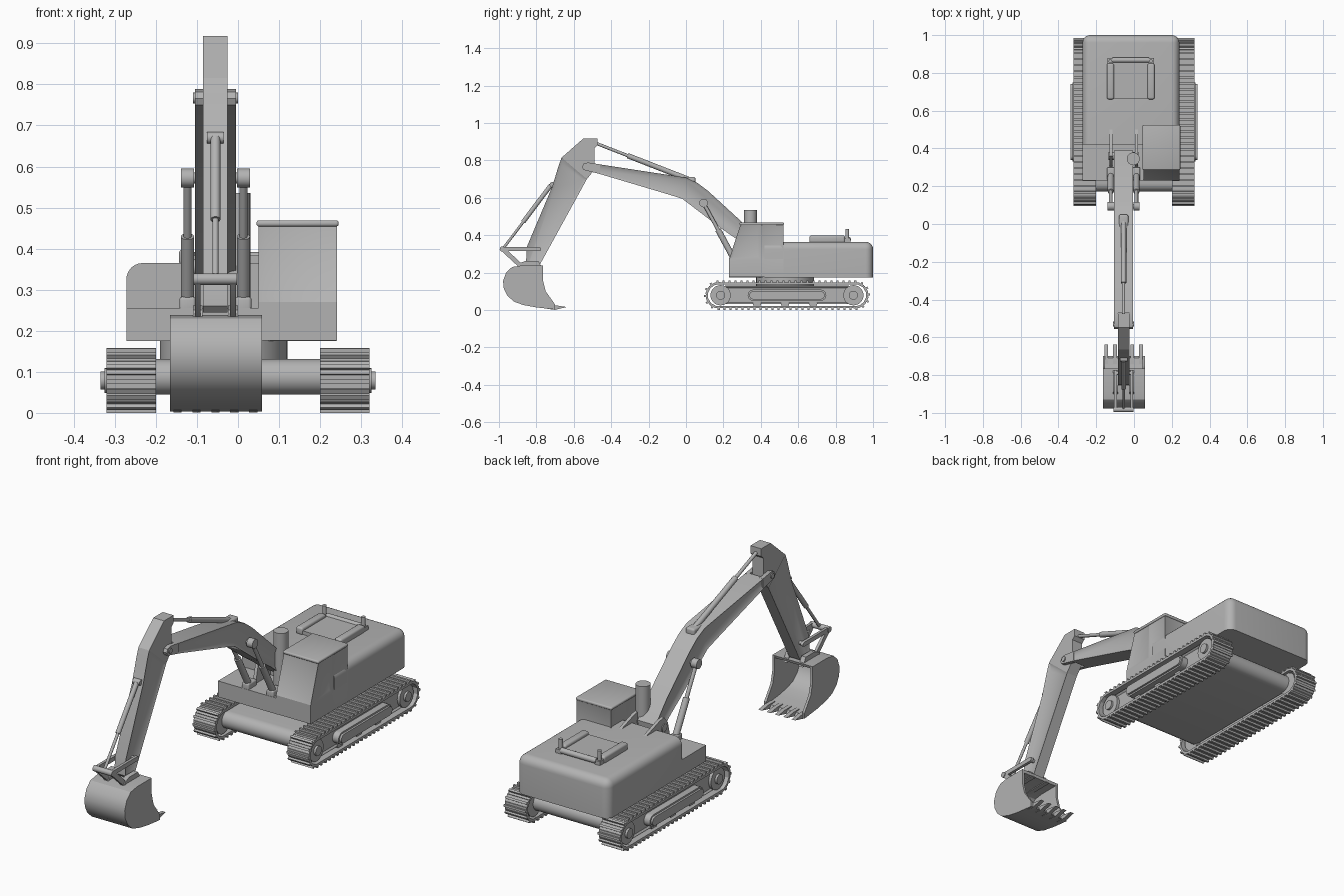
import bpy, bmesh
from math import pi, cos, sin, atan2
from mathutils import Vector, Matrix

cube = bpy.data.objects.get("Cube")
if cube:
    bpy.data.objects.remove(cube, do_unlink=True)

grey = bpy.data.materials.new("plain grey")
grey.use_nodes = True
grey.diffuse_color = (0.45, 0.45, 0.45, 1)
grey.node_tree.nodes["Principled BSDF"].inputs["Base Color"].default_value = grey.diffuse_color
parts = []
MID = -0.055  # x of the boom centreline


def finish(name, bm):
    bmesh.ops.recalc_face_normals(bm, faces=bm.faces)
    mesh = bpy.data.meshes.new(name)
    bm.to_mesh(mesh)
    bm.free()
    mesh.materials.append(grey)
    ob = bpy.data.objects.new(name, mesh)
    bpy.context.scene.collection.objects.link(ob)
    parts.append(ob)


def prism_mesh(pts, x0, x1):
    bm = bmesh.new()
    face = bm.faces.new([bm.verts.new((x0, y, z)) for y, z in pts])
    new = bmesh.ops.extrude_face_region(bm, geom=[face])["geom"]
    bmesh.ops.translate(bm, vec=(x1 - x0, 0, 0),
                        verts=[v for v in new if isinstance(v, bmesh.types.BMVert)])
    bmesh.ops.recalc_face_normals(bm, faces=bm.faces)
    return bm


def prism(name, pts, x0, x1, inset=0, depth=0.008):
    """Side profile extruded across x, with optional recessed side panels."""
    bm = prism_mesh(pts, x0, x1)
    if inset:
        for side in [f for f in bm.faces if abs(f.normal.x) > 0.9]:
            bmesh.ops.inset_region(bm, faces=[side], thickness=inset, depth=-depth,
                                   use_even_offset=True)
    finish(name, bm)


def box(name, x, y, z, bevel=0, rule=lambda m: True, segments=4):
    bm = prism_mesh([(y[0], z[0]), (y[1], z[0]), (y[1], z[1]), (y[0], z[1])], *x)
    if bevel:
        edges = [e for e in bm.edges if rule((e.verts[0].co + e.verts[1].co) / 2)]
        bmesh.ops.bevel(bm, geom=edges, offset=bevel, segments=segments,
                        profile=0.5, affect='EDGES')
    finish(name, bm)


def rod(name, p, q, r, r2=None, sides=20):
    p, q = Vector(p), Vector(q)
    turn = (q - p).to_track_quat('Z', 'Y').to_matrix().to_4x4()
    bm = bmesh.new()
    bmesh.ops.create_cone(bm, cap_ends=True, segments=sides, radius1=r,
                          radius2=r if r2 is None else r2, depth=(q - p).length,
                          matrix=Matrix.Translation((p + q) / 2) @ turn)
    finish(name, bm)


def pill(p, q, r, n=10):
    """Rounded bar outline between two (y, z) points."""
    a = atan2(q[1] - p[1], q[0] - p[0])
    out = []
    for c, start in ((q, a - pi / 2), (p, a + pi / 2)):
        out += [(c[0] + r * cos(start + pi * i / n), c[1] + r * sin(start + pi * i / n))
                for i in range(n + 1)]
    return out


def ram(name, x, p, q, split, r):
    """Hydraulic cylinder: barrel from p, thinner piston rod on to q."""
    p, q = Vector((x, *p)), Vector((x, *q))
    m = p.lerp(q, split)
    rod(name + "_barrel", p, m, r)
    rod(name + "_piston", m, q, r * 0.6)


# Tracks
ZC, YF, YR, RAD, PADS = 0.079, 0.175, 0.905, 0.063, 58
RUN = YR - YF
PITCH = (2 * RUN + 2 * pi * RAD) / PADS


def track_point(d):
    """Position and heading on the track loop at distance d."""
    if d < RUN:
        return YF + d, ZC - RAD, 0
    d -= RUN
    if d < pi * RAD:
        a = d / RAD
        return YR + RAD * sin(a), ZC - RAD * cos(a), a
    d -= pi * RAD
    if d < RUN:
        return YR - d, ZC + RAD, pi
    a = (d - RUN) / RAD + pi
    return YF + RAD * sin(a), ZC - RAD * cos(a), a


for s, side in ((1, "left"), (-1, "right")):
    bm = bmesh.new()
    for i in range(PADS):
        y, z, a = track_point(i * PITCH)
        at = Matrix.Translation((s * 0.26, y, z)) @ Matrix.Rotation(a, 4, 'X')
        for size, drop in (((0.12, PITCH * 1.06, 0.012), 0), ((0.12, 0.011, 0.012), -0.01)):
            bmesh.ops.create_cube(bm, size=1, matrix=at @ Matrix.Translation((0, 0, drop))
                                  @ Matrix.Diagonal((*size, 1)))
    finish(side + "_track_belt", bm)
    prism(side + "_track_frame", pill((0.19, ZC), (0.89, ZC), 0.046), s * 0.215, s * 0.3, 0.008)
    prism(side + "_frame_rib", pill((0.36, ZC), (0.72, ZC), 0.03), s * 0.28, s * 0.325)
    prism(side + "_frame_rib_face", pill((0.36, ZC), (0.72, ZC), 0.022), s * 0.32, s * 0.335)
    for y in (0.185, 0.895):
        rod(side + "_track_wheel", (s * 0.21, y, ZC), (s * 0.306, y, ZC), 0.054, sides=32)
        rod(side + "_wheel_hub", (s * 0.3, y, ZC), (s * 0.317, y, ZC), 0.024)
    for y in (0.38, 0.53, 0.68):
        rod(side + "_roller", (s * 0.22, y, 0.035), (s * 0.3, y, 0.035), 0.022)

# Undercarriage and turntable
prism("undercarriage", pill((0.215, 0.088), (0.865, 0.088), 0.043), -0.215, 0.215)
rod("turntable", (-0.035, 0.53, 0.12), (-0.035, 0.53, 0.18), 0.155, sides=40)

# Upper body
box("engine_house", (-0.272, 0.24), (0.42, 1.0), (0.175, 0.365), 0.04,
    lambda m: (m.z > 0.36 and m.y > 0.43) or (m.y > 0.99 and abs(m.z - 0.27) < 0.02), 6)
box("front_deck", (-0.272, 0.06), (0.23, 0.43), (0.175, 0.255))

# Roof hatch
box("hatch_panel", (-0.11, 0.075), (0.665, 0.855), (0.36, 0.383))
for x in (-0.125, 0.09):
    box("hatch_rail", (x - 0.019, x + 0.019), (0.66, 0.85), (0.36, 0.398), 0.01)
    box("hatch_post_base", (x - 0.015, x + 0.015), (0.845, 0.88), (0.36, 0.385))
    rod("hatch_post", (x, 0.862, 0.36), (x, 0.862, 0.432), 0.01)
rod("hatch_tube", (-0.115, 0.868, 0.378), (0.08, 0.868, 0.378), 0.014)

# Cab with recessed windows
bm = prism_mesh([(0.23, 0.176), (0.23, 0.27), (0.292, 0.458), (0.52, 0.458), (0.52, 0.176)],
                0.05, 0.241)
for co, no in (((0, 0, 0.27), (0, 0, 1)), ((0, 0.4, 0), (0, 1, 0))):
    bmesh.ops.bisect_plane(bm, geom=bm.verts[:] + bm.edges[:] + bm.faces[:],
                           plane_co=co, plane_no=no)
bmesh.ops.recalc_face_normals(bm, faces=bm.faces)
windows = [f for f in bm.faces if f.calc_center_median().z > 0.3 and f.normal.z < 0.7]
bmesh.ops.inset_individual(bm, faces=windows, thickness=0.016, depth=-0.006,
                           use_even_offset=True)
finish("cab", bm)
box("cab_roof", (0.045, 0.245), (0.286, 0.524), (0.454, 0.469), 0.006, segments=3)
rod("exhaust_stack", (-0.004, 0.345, 0.25), (-0.004, 0.345, 0.535), 0.034, sides=28)

# Boom, its foot brackets and lifting rams
prism("boom", [(-0.47, 0.78), (0.0, 0.708), (0.06, 0.68), (0.12, 0.635), (0.3, 0.47),
               (0.39, 0.37), (0.385, 0.33), (0.35, 0.315), (0.27, 0.38), (0.19, 0.435),
               (-0.02, 0.595), (-0.1, 0.62), (-0.47, 0.73)], -0.105, -0.005, 0.014)
for s in (-1, 1):
    x = MID + s * 0.04
    prism("boom_ear", [(-0.46, 0.779), (-0.525, 0.789), (-0.548, 0.782), (-0.556, 0.766),
                       (-0.549, 0.75), (-0.53, 0.745), (-0.46, 0.727)], x - 0.01, x + 0.01)
    x = MID + s * 0.068
    prism("boom_bracket", [(0.3, 0.24), (0.33, 0.37), (0.36, 0.405), (0.395, 0.4),
                           (0.5, 0.365), (0.5, 0.3), (0.43, 0.24)], x - 0.008, x + 0.008)
    box("ram_mount", (x - 0.02, x + 0.02), (0.231, 0.3), (0.24, 0.283), 0.008)
    ram("boom_ram", x, (0.255, 0.275), (0.094, 0.572), 0.52, 0.016)
    rod("boom_ram_eye", (x - 0.016, 0.094, 0.572), (x + 0.016, 0.094, 0.572), 0.023)
rod("boom_foot_pin", (-0.135, 0.36, 0.355), (0.025, 0.36, 0.355), 0.02)
rod("boom_ram_pin", (-0.13, 0.094, 0.572), (0.02, 0.094, 0.572), 0.013)
rod("boom_tip_pin", (-0.11, -0.53, 0.767), (0.0, -0.53, 0.767), 0.013)

# Stick and its ram
prism("stick_head", [(-0.548, 0.918), (-0.473, 0.918), (-0.473, 0.88), (-0.49, 0.865),
                     (-0.49, 0.75), (-0.53, 0.7), (-0.665, 0.815)], -0.085, -0.025)
prism("stick", [(-0.665, 0.815), (-0.68, 0.775), (-0.715, 0.66), (-0.85, 0.34),
                (-0.855, 0.26), (-0.84, 0.245), (-0.78, 0.245), (-0.53, 0.7)],
      -0.085, -0.025, 0.016)
ram("stick_ram", MID, (0.01, 0.7), (-0.485, 0.893), 0.65, 0.014)
box("stick_ram_mount", (-0.08, -0.03), (-0.03, 0.05), (0.67, 0.712), 0.01)

# Bucket ram and linkage
ram("bucket_ram", MID, (-0.722, 0.668), (-0.978, 0.328), 0.58, 0.012)
rod("bucket_ram_pin", (-0.075, -0.715, 0.67), (-0.035, -0.715, 0.67), 0.014)
rod("linkage_pin", (-0.108, -0.982, 0.326), (-0.002, -0.982, 0.326), 0.014)
rod("stick_link_pin", (-0.1, -0.79, 0.326), (-0.01, -0.79, 0.326), 0.009)
for s in (-1, 1):
    x = MID + s * 0.043
    prism("stick_link", pill((-0.98, 0.326), (-0.785, 0.326), 0.011), x - 0.007, x + 0.007)
    prism("bucket_link", pill((-0.98, 0.326), (-0.885, 0.238), 0.012), x - 0.007, x + 0.007)
    prism("bucket_ear", [(-0.91, 0.22), (-0.89, 0.25), (-0.86, 0.262), (-0.79, 0.262),
                         (-0.765, 0.22)], x - 0.012, x + 0.012)

# Bucket: curved shell, side plates and teeth
outer = [(-0.765, 0.238), (-0.88, 0.238), (-0.93, 0.23), (-0.962, 0.2), (-0.978, 0.155),
         (-0.974, 0.115), (-0.955, 0.077), (-0.92, 0.045), (-0.87, 0.027), (-0.8, 0.014),
         (-0.7, 0.003)]
inner = [(-0.82 + (y + 0.82) * 0.92, 0.125 + (z - 0.125) * 0.88) for y, z in outer]
prism("bucket_shell", outer + inner[::-1], -0.165, 0.058)
for x in (-0.165, 0.046):
    prism("bucket_side", outer + [(-0.7, 0.03), (-0.75, 0.1), (-0.765, 0.16)], x, x + 0.012)
for i in range(5):
    x = MID + (i - 2) * 0.046
    prism("bucket_tooth", [(-0.74, 0.006), (-0.7, 0.001), (-0.638, 0.016), (-0.69, 0.024),
                           (-0.74, 0.024)], x - 0.01, x + 0.01)

# Smooth the round parts, keep hard edges
bpy.ops.object.select_all(action='DESELECT')
for ob in parts:
    ob.select_set(True)
bpy.context.view_layer.objects.active = parts[0]
bpy.ops.object.shade_smooth_by_angle()
